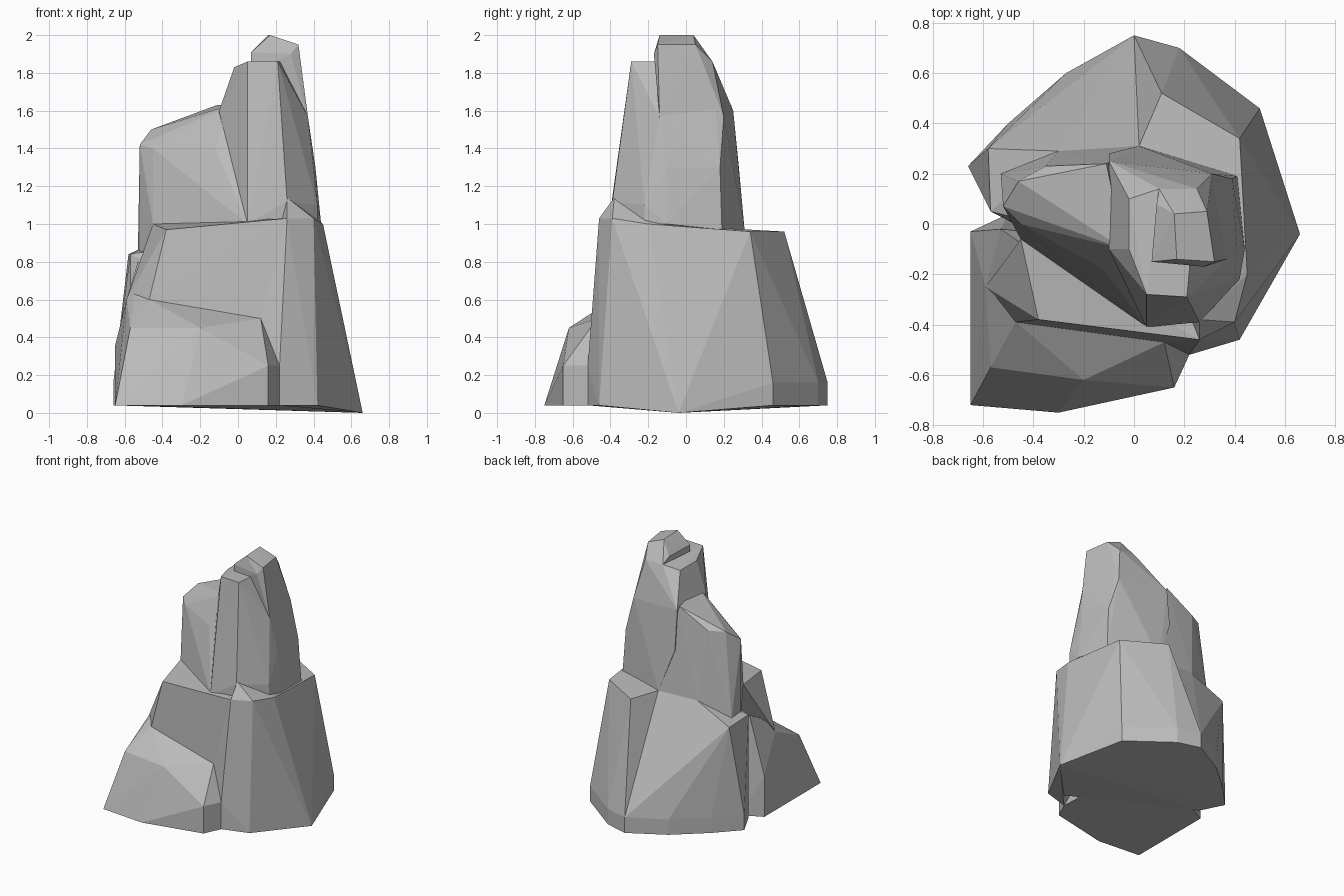
import bpy
import bmesh

default_cube = bpy.data.objects.get("Cube")
if default_cube:
    bpy.data.objects.remove(default_cube, do_unlink=True)


def make_stone_material(name, colour):
    """Create a plain matte material."""
    material = bpy.data.materials.new(name)
    material.use_nodes = True
    material.diffuse_color = colour
    for node in material.node_tree.nodes:
        if node.type == "BSDF_PRINCIPLED":
            node.inputs["Base Color"].default_value = colour
            node.inputs["Roughness"].default_value = 0.9
    return material


def ring(height, *plan):
    """Place plan corners at one height."""
    return [(x, y, height) for x, y in plan]


def column(x, y, *heights):
    """Stack corners above one plan position."""
    return [(x, y, height) for height in heights]


def make_boulder(name, material, *corner_groups):
    """Wrap one flat-faced boulder around groups of corners."""
    mesh = bpy.data.meshes.new(name)
    bm = bmesh.new()
    for group in corner_groups:
        for corner in group:
            bm.verts.new(corner)
    hull = bmesh.ops.convex_hull(bm, input=list(bm.verts))
    leftover = set(hull["geom_interior"]) | set(hull["geom_unused"])
    loose = [item for item in leftover if isinstance(item, bmesh.types.BMVert)]
    if loose:
        bmesh.ops.delete(bm, geom=loose, context="VERTS")
    bmesh.ops.recalc_face_normals(bm, faces=list(bm.faces))
    bm.to_mesh(mesh)
    bm.free()
    mesh.materials.append(material)
    boulder = bpy.data.objects.new(name, mesh)
    bpy.context.collection.objects.link(boulder)


grey_stone = make_stone_material("grey_stone", (.5, .5, .5, 1))

# Ridges and rims shared by neighbouring boulders
ground, ledge = .04, 1
apron_notch = column(.22, -.52, ground, .25)
apron_crest = ring(.6, (-.47, -.39), (-.59, -.25))
apron_crest_end = ring(.5, (.12, -.47))
front_ridge = ring(ground, (.42, -.46)) + ring(.43, (.39, -.42))
right_ridge = (
    ring(0, (.66, -.04))
    + ring(.13, (.63, -.04))
    + ring(.6, (.5, -.02))
    + ring(ledge, (.45, -.2))
)
shoulder_foot = ring(ledge, (-.45, -.06), (.05, -.41))
front_rim = ring(1.03, (.26, -.46), (.4, -.39))
back_rim = ring(.97, (.41, .19), (.02, .31), (-.3, .29))
spire_waist = ring(1.57, (.31, .2), (.37, -.14))

# Low apron spreading to the front and the left corner
make_boulder(
    "front_apron", grey_stone,
    apron_notch, apron_crest, apron_crest_end,
    ring(ground, (-.65, -.72), (-.3, -.75), (-.5, .04), (.2, -.1)),
    column(-.65, -.03, ground, .36),
    column(.16, -.65, ground, .25),
    ring(.45, (-.57, -.57), (-.2, -.62)),
    ring(.8, (-.53, -.02)),
)

# Block above the apron with a level top
make_boulder(
    "front_ledge", grey_stone,
    apron_crest, apron_crest_end, front_ridge, right_ridge[-1:], shoulder_foot,
    front_rim, ring(.97, (-.38, -.38)),
)

# Buttress between the notch and the right ridge, sloping into the spire
make_boulder(
    "side_buttress", grey_stone,
    apron_notch, apron_crest_end, front_ridge, right_ridge, back_rim[:-1],
    front_rim, ring(1.14, (.26, -.38)),
)

# Broad back mass and the ledged buttress standing out from it
back_outline = [(.5, .46), (.18, .7), (0, .75), (-.27, .6), (-.5, .4), (-.66, .23)]
make_boulder(
    "back_mass", grey_stone,
    front_ridge, right_ridge, back_rim,
    ring(ground, *back_outline),
    ring(.16, *back_outline),
    column(-.57, .05, ground, .84),
    ring(.84, (-.58, .3)),
)
make_boulder(
    "back_buttress", grey_stone,
    right_ridge, back_rim[:-1],
    ring(ground, *back_outline[:3]),
    ring(.16, *back_outline[:3]),
    ring(.96, (.42, .34), (.11, .52)),
)

# Lower shoulder beside the spire
make_boulder(
    "shoulder", grey_stone,
    shoulder_foot, back_rim[1:],
    column(-.52, .07, .83, 1.42),
    ring(.85, (-.53, .2)),
    ring(1.4, (-.45, 0), (-.12, -.18)),
    ring(1.5, (-.46, .17), (-.35, .23)),
    ring(1.63, (-.11, .24), (-.04, -.1)),
)

# Tall leaning spire
make_boulder(
    "spire", grey_stone,
    shoulder_foot[1:], back_rim[:-1], spire_waist,
    ring(ledge, (.44, -.1)),
    column(.26, -.39, ledge, 1.12),
    column(.42, -.22, ledge, 1.1),
    ring(1.3, (-.1, .28), (.39, .18), (.41, -.1)),
    ring(1.6, (-.1, .25), (-.1, -.1)),
    column(.05, -.28, 1.67, 1.86),
    ring(1.86, (.21, -.29), (.1, .14), (.25, .14)),
    ring(1.83, (-.02, -.1), (-.02, .1)),
)

# Tilted cap stone growing out of the spire
make_boulder(
    "summit", grey_stone,
    spire_waist,
    ring(2, (.16, .04), (.17, -.14)),
    ring(1.95, (.29, .05), (.32, -.15)),
    ring(1.9, (.28, -.17), (.09, .08)),
    column(.07, -.15, 1.8, 1.91),
    ring(1.86, (.1, .14), (.25, .14)),
)
